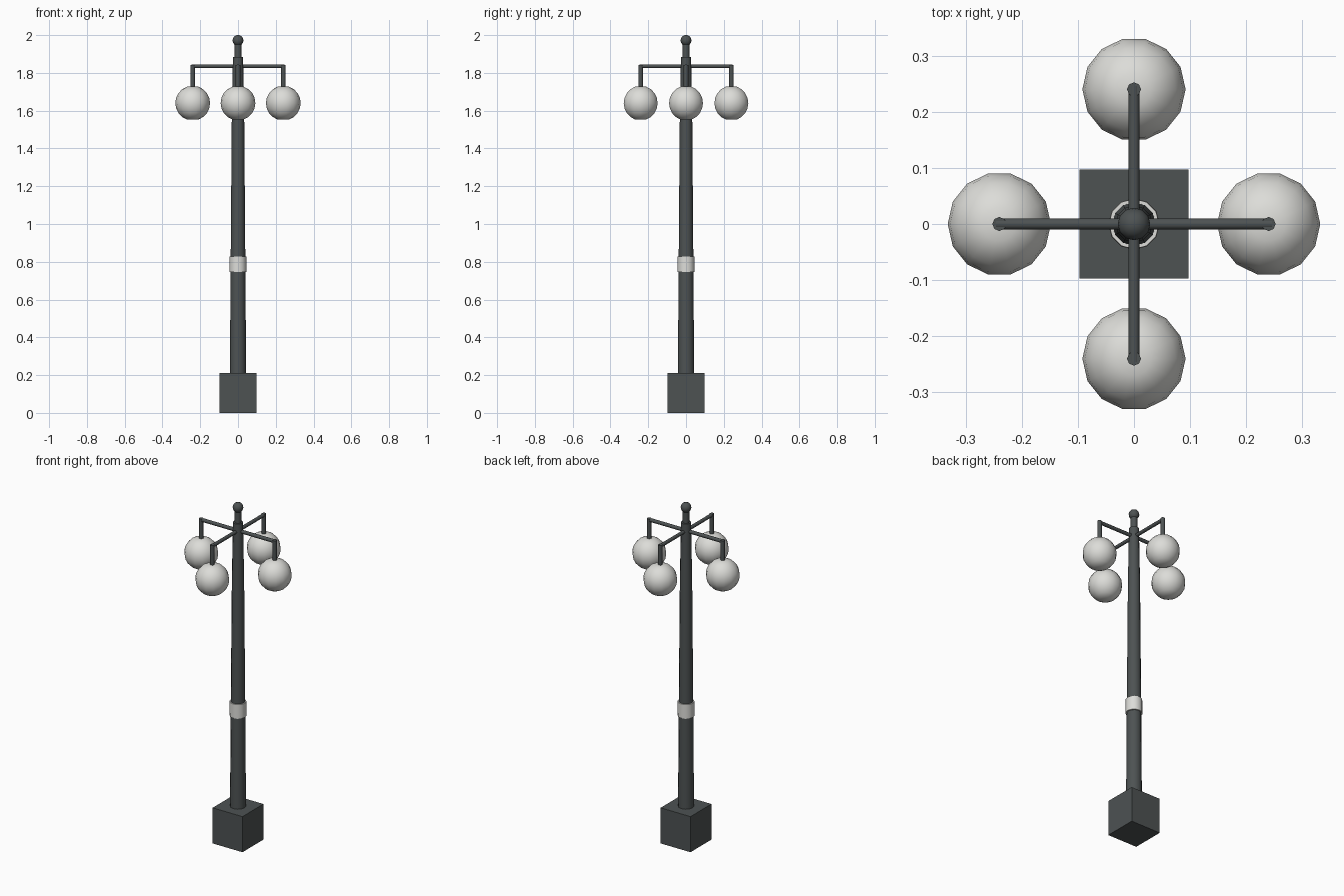
import bpy, bmesh, math
from mathutils import Matrix

if "Cube" in bpy.data.objects:
    bpy.data.objects.remove(bpy.data.objects["Cube"])

def material(name, rgb):
    m = bpy.data.materials.new(name)
    m.diffuse_color = (*rgb, 1)
    m.use_nodes = True
    m.node_tree.nodes["Principled BSDF"].inputs["Base Color"].default_value = m.diffuse_color
    return m

iron = material("dark iron", (0.075, 0.085, 0.086))
pale = material("pale glass", (0.72, 0.72, 0.69))

def finish(name, bm, mat, angle=None):
    bmesh.ops.recalc_face_normals(bm, faces=bm.faces)
    me = bpy.data.meshes.new(name)
    bm.to_mesh(me)
    bm.free()
    me.materials.append(mat)
    ob = bpy.data.objects.new(name, me)
    bpy.context.collection.objects.link(ob)
    if angle:
        bpy.ops.object.select_all(action='DESELECT')
        ob.select_set(True)
        bpy.context.view_layer.objects.active = ob
        bpy.ops.object.shade_smooth_by_angle(angle=math.radians(angle))
    return ob

def lathe(name, profile, sides, mat, angle=40, at=(0, 0), caps=True):
    """Revolve (radius, z) points around a vertical axis."""
    bm = bmesh.new()
    rings = [[bm.verts.new((at[0] + r * math.cos(2 * math.pi * i / sides),
                            at[1] + r * math.sin(2 * math.pi * i / sides), z))
              for i in range(sides)] for r, z in profile]
    for a, b in zip(rings, rings[1:]):
        for i in range(sides):
            j = (i + 1) % sides
            bm.faces.new((a[i], a[j], b[j], b[i]))
    if caps:
        bm.faces.new(rings[0])
        bm.faces.new(rings[-1])
    return finish(name, bm, mat, angle)

def ball(radius, z, start, end, steps):
    return [(radius * math.sin(t), z - radius * math.cos(t)) for t in
            (math.radians(start + (end - start) * k / steps) for k in range(steps + 1))]

# square plinth
bm = bmesh.new()
bmesh.ops.create_cube(bm, size=1, matrix=Matrix.Translation((0, 0, 0.105)) @ Matrix.Diagonal((0.195, 0.195, 0.21, 1)))
finish("plinth", bm, iron)

# tapered pole, pale band, neck and finial
lathe("pole", [(0.043, 0.2), (0.039, 0.79), (0.033, 1.55), (0.027, 1.885)], 12, iron)
lathe("band", [(0.046, 0.745), (0.045, 0.828)], 12, pale)
lathe("neck", [(0.018, 1.87), (0.018, 1.96)], 12, iron)
lathe("finial", ball(0.029, 1.972, 15, 165, 6), 12, iron)

# four hanging globes on bent arms
R, Z = 0.24, 1.835
for k, side in enumerate(("right", "back", "left", "front")):
    a = k * math.pi / 2
    at = (R * math.cos(a), R * math.sin(a))
    bm = bmesh.new()
    spin = Matrix.Rotation(a, 4, 'Z')
    bmesh.ops.create_cone(bm, cap_ends=True, segments=8, radius1=0.0105, radius2=0.0105, depth=R + 0.006,
                          matrix=spin @ Matrix.Translation(((R + 0.006) / 2, 0, Z)) @ Matrix.Rotation(math.pi / 2, 4, 'Y')
                          @ Matrix.Rotation(math.pi / 8, 4, 'Z'))
    finish(side + "_arm", bm, iron, 50)
    lathe(side + "_drop", [(0.0125, 1.715), (0.0125, Z + 0.008)], 8, iron, 50, at)
    lathe(side + "_globe", ball(0.092, 1.64, 19, 161, 8), 14, pale, 50, at)
